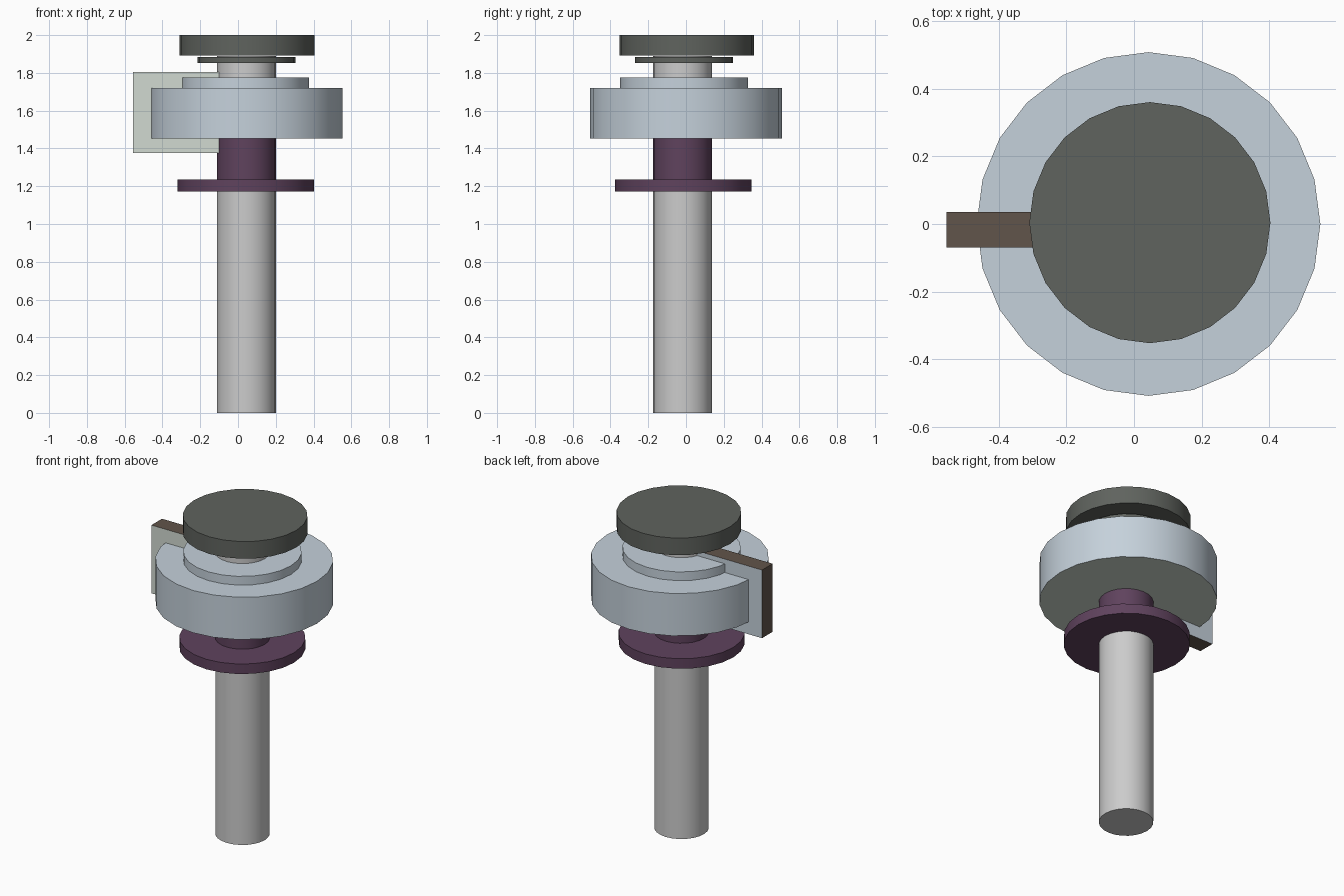
import bpy, math

if "Cube" in bpy.data.objects:
    bpy.data.objects.remove(bpy.data.objects["Cube"])

def material(name, rgb):
    m = bpy.data.materials.new(name)
    m.diffuse_color = (*rgb, 1)
    m.use_nodes = True
    m.node_tree.nodes["Principled BSDF"].inputs["Base Color"].default_value = m.diffuse_color
    return m

blue = material("pale_blue", (0.56, 0.64, 0.71))
green = material("pale_green", (0.64, 0.70, 0.64))
dark = material("dark_grey", (0.115, 0.125, 0.112))
purple = material("purple", (0.115, 0.055, 0.11))
brown = material("brown", (0.12, 0.09, 0.07))

def disc(name, x, y, r, z0, z1, mat=None, under=None):
    bpy.ops.mesh.primitive_cylinder_add(vertices=24, radius=r, depth=z1 - z0,
                                        location=(x, y, (z0 + z1) / 2))
    ob = bpy.context.object
    ob.name = name
    if mat:
        ob.data.materials.append(mat)
    if under:
        ob.data.materials.append(under)
        for p in ob.data.polygons:
            if p.normal.z < -0.5:
                p.material_index = 1
    bpy.ops.object.shade_smooth_by_angle(angle=math.radians(30))
    return ob

# Shaft, flange and collar
disc("lower_shaft", 0.044, -0.018, 0.156, 0.0, 1.175)
disc("flange", 0.041, -0.015, 0.361, 1.172, 1.235, purple)
disc("collar", 0.044, -0.018, 0.156, 1.235, 1.455, purple)

# Main wheel with raised step
disc("wheel", 0.043, 0.0, 0.509, 1.453, 1.72, blue, green)
disc("wheel_step", 0.038, -0.01, 0.339, 1.72, 1.775, blue)

# Neck, washer and top cap
disc("upper_shaft", 0.044, -0.018, 0.156, 1.775, 1.89)
disc("washer", 0.045, -0.01, 0.259, 1.852, 1.884, dark)
disc("cap", 0.047, 0.004, 0.357, 1.892, 2.0, dark)

# Radial plate: brown rim, green front, blue back
bpy.ops.mesh.primitive_cube_add(size=1, location=(-0.3225, -0.0175, 1.59))
plate = bpy.context.object
plate.name = "side_plate"
plate.scale = (0.465, 0.105, 0.43)
for m in (brown, green, blue):
    plate.data.materials.append(m)
for p in plate.data.polygons:
    p.material_index = 1 if p.normal.y < -0.5 else 2 if p.normal.y > 0.5 else 0
